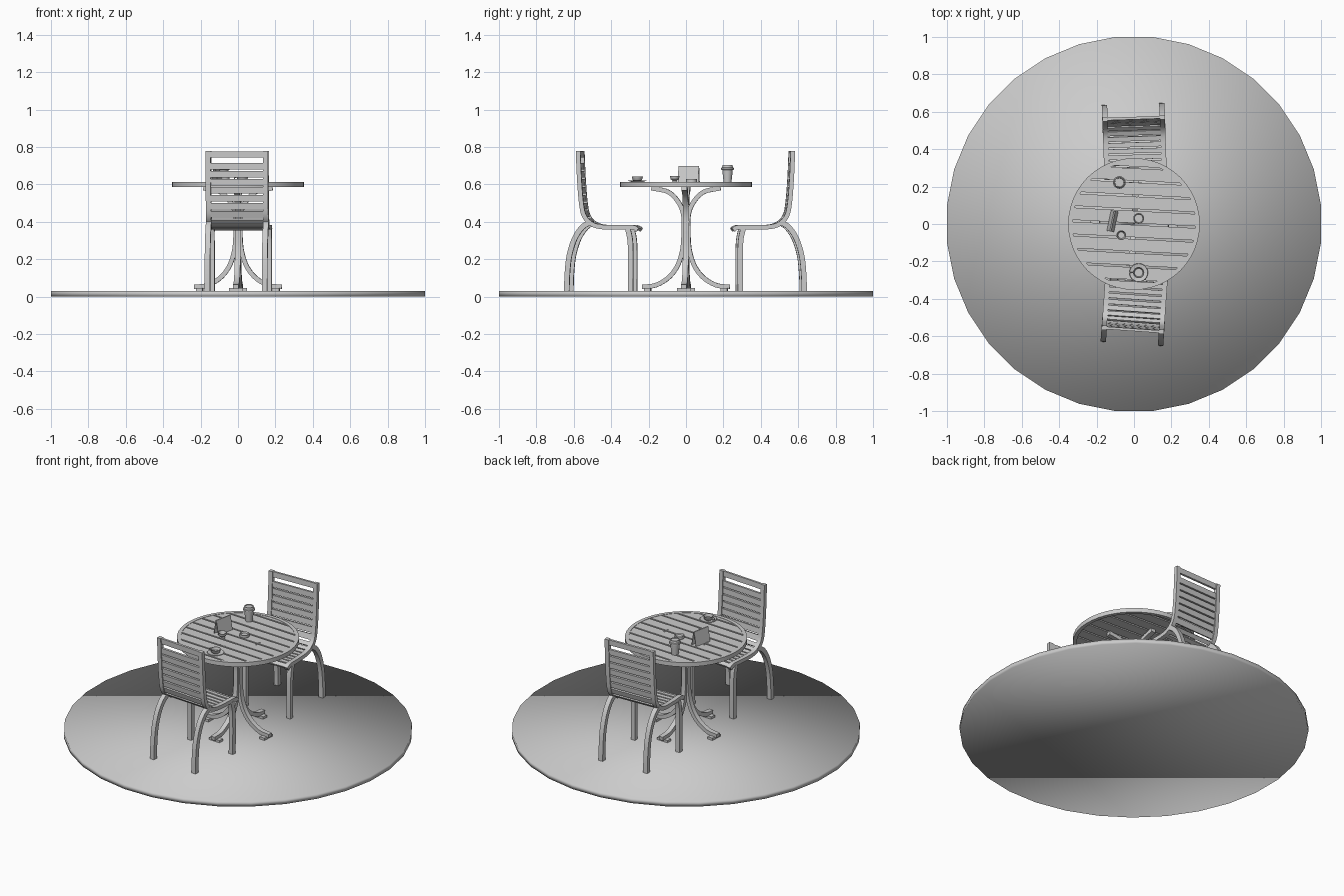
import bpy, bmesh, math
from mathutils import Matrix, Vector

if "Cube" in bpy.data.objects:
    bpy.data.objects.remove(bpy.data.objects["Cube"])

grey = bpy.data.materials.new("plain grey")
grey.diffuse_color = (0.6, 0.6, 0.6, 1)
grey.use_nodes = True
grey.node_tree.nodes["Principled BSDF"].inputs["Base Color"].default_value = grey.diffuse_color


def finish(bm, name, angle=35):
    bmesh.ops.recalc_face_normals(bm, faces=bm.faces)
    mesh = bpy.data.meshes.new(name)
    bm.to_mesh(mesh)
    bm.free()
    mesh.materials.append(grey)
    ob = bpy.data.objects.new(name, mesh)
    bpy.context.collection.objects.link(ob)
    bpy.ops.object.select_all(action='DESELECT')
    ob.select_set(True)
    bpy.context.view_layer.objects.active = ob
    if angle >= 180:
        bpy.ops.object.shade_smooth()
    else:
        bpy.ops.object.shade_smooth_by_angle(angle=math.radians(angle))
    return ob


def smooth_path(pts, steps=4):
    """Catmull-Rom curve through 2D points."""
    p = [Vector(q) for q in pts]
    p = [2 * p[0] - p[1]] + p + [2 * p[-1] - p[-2]]
    out = []
    for a, b, c, d in zip(p, p[1:], p[2:], p[3:]):
        for i in range(steps):
            t = i / steps
            out.append(0.5 * (2 * b + (c - a) * t + (2 * a - 5 * b + 4 * c - d) * t * t
                              + (3 * b - a - 3 * c + d) * t ** 3))
    return out + [p[-2]]


def bar(bm, path, x0, x1, thick, m):
    """Flat bar following a path in the YZ plane."""
    rings = []
    for i, p in enumerate(path):
        t = (path[min(i + 1, len(path) - 1)] - path[max(i - 1, 0)]).normalized()
        n = Vector((-t.y, t.x)) * thick / 2
        rings.append([bm.verts.new(m @ Vector((x, q.x, q.y)))
                      for x, q in ((x0, p - n), (x1, p - n), (x1, p + n), (x0, p + n))])
    for a, b in zip(rings, rings[1:]):
        for k in range(4):
            bm.faces.new((a[k], a[(k + 1) % 4], b[(k + 1) % 4], b[k]))
    bm.faces.new(rings[0])
    bm.faces.new(rings[-1])


def box(bm, centre, size, m=Matrix()):
    bmesh.ops.create_cube(bm, size=1, matrix=m @ Matrix.Translation(centre)
                          @ Matrix.Diagonal((*size, 1)))


def along(path, s):
    """Point and direction at arc length s."""
    for a, b in zip(path, path[1:]):
        d = (b - a).length
        if s <= d:
            break
        s -= d
    t = (b - a).normalized()
    return a + t * s, t


def lathe(name, profile, centre, seg=24, closed=False):
    bm = bmesh.new()
    rings = [[bm.verts.new((centre[0] + r * math.cos(2 * math.pi * k / seg),
                            centre[1] + r * math.sin(2 * math.pi * k / seg), z))
              for k in range(seg)] for r, z in profile]
    pairs = list(zip(rings, rings[1:])) + ([(rings[-1], rings[0])] if closed else [])
    for a, b in pairs:
        for k in range(seg):
            j = (k + 1) % seg
            bm.faces.new((a[k], a[j], b[j], b[k]))
    if not closed:
        bm.faces.new(rings[0])
        bm.faces.new(rings[-1])
    return finish(bm, name)


# Round ground slab
bm = bmesh.new()
bmesh.ops.create_cone(bm, cap_ends=True, segments=32, radius1=1.005, radius2=1.005, depth=0.03,
                      matrix=Matrix.Translation((0, 0, 0.015)) @ Matrix.Rotation(math.pi / 32, 4, 'Z'))
finish(bm, "ground_slab", 180)

# Table top: rim ring and slats
TURN = Matrix.Rotation(math.radians(-3), 4, 'Z')
lathe("table_rim", [(0.33, 0.585), (0.352, 0.585), (0.352, 0.612), (0.33, 0.612)], (0, 0), 48, True)
bm = bmesh.new()
R, PITCH, GAP = 0.331, 0.0755, 0.010
for k in range(-5, 5):
    lo = max(k * PITCH + GAP / 2, -R + 0.002)
    hi = min((k + 1) * PITCH - GAP / 2, R - 0.002)
    ys = [lo + (hi - lo) * i / 5 for i in range(6)]
    edge = [(math.sqrt(R * R - y * y), y) for y in ys]
    edge += [(-x, y) for x, y in reversed(edge)]
    f = bm.faces.new([bm.verts.new(TURN @ Vector((x, y, 0.593))) for x, y in edge])
    ext = bmesh.ops.extrude_face_region(bm, geom=[f])
    bmesh.ops.translate(bm, vec=(0, 0, 0.017),
                        verts=[v for v in ext['geom'] if isinstance(v, bmesh.types.BMVert)])
finish(bm, "table_slats")

# Pedestal: four bent bars, each with a foot pad and two screws
legs, pads, screws = bmesh.new(), bmesh.new(), bmesh.new()
leg_path = smooth_path([(0.235, 0.052), (0.16, 0.062), (0.09, 0.105), (0.043, 0.17), (0.017, 0.26),
                        (0.012, 0.36), (0.014, 0.44), (0.04, 0.505), (0.095, 0.56), (0.185, 0.58)])
for q in range(4):
    m = TURN @ Matrix.Rotation(q * math.pi / 2, 4, 'Z')
    bar(legs, leg_path, -0.015, 0.015, 0.024, m)
    box(pads, (0, 0.205, 0.037), (0.075, 0.035, 0.016), m)
    for x in (-0.016, 0.016):
        bmesh.ops.create_cone(screws, cap_ends=True, segments=8, radius1=0.005, radius2=0.005,
                              depth=0.004, matrix=m @ Matrix.Translation((x, 0.145, 0.611)))
finish(legs, "table_legs")
finish(pads, "foot_pads")
finish(screws, "table_screws")

# Chairs: side rails, bent legs, seat and back slats
rail = smooth_path([(0.247, 0.357), (0.275, 0.371), (0.36, 0.37), (0.45, 0.374), (0.50, 0.393),
                    (0.535, 0.435), (0.55, 0.51), (0.56, 0.64), (0.566, 0.778)])
rear_leg = smooth_path([(0.50, 0.40), (0.545, 0.37), (0.585, 0.31), (0.613, 0.22), (0.624, 0.12),
                        (0.627, 0.03)])
front_leg = smooth_path([(0.285, 0.03), (0.284, 0.2), (0.287, 0.30), (0.30, 0.365)])
length = sum((b - a).length for a, b in zip(rail, rail[1:]))


def chair(name, degrees, y):
    m = (Matrix.Translation((0.002, y, 0)) @ Matrix.Rotation(math.radians(degrees), 4, 'Z')
         @ Matrix.Translation((0, -0.45, 0)))
    rails, legs, slats = bmesh.new(), bmesh.new(), bmesh.new()
    for s in (-1, 1):
        bar(rails, rail, s * 0.14, s * 0.167, 0.024, m)
        for path in (rear_leg, front_leg):
            bar(legs, path, s * 0.139, s * 0.168, 0.028, m)
    spots = [(length - 0.018, 0.034)]
    spots += [(length - 0.08 - 0.043 * i, 0.035) for i in range(7)]
    s = 0.016
    while s < length - 0.362:
        spots.append((s, 0.025))
        s += 0.033
    for s, width in spots:
        p, t = along(rail, s)
        tilt = Matrix.Rotation(math.atan2(t.y, t.x), 4, 'X')
        box(slats, (0, 0, 0), (0.30, width, 0.014), m @ Matrix.Translation((0, p.x, p.y)) @ tilt)
    finish(rails, name + "_side_rails")
    finish(legs, name + "_legs")
    finish(slats, name + "_slats")


chair("rear_chair", 2, 0.45)
chair("front_chair", 176, -0.45)

# Tableware
T = 0.61
lathe("saucer", [(0.025, T), (0.03, T + 0.003), (0.05, T + 0.01), (0.048, T + 0.012),
                 (0.02, T + 0.006)], (0.025, -0.26))
lathe("coffee_cup", [(0.016, T + 0.005), (0.025, T + 0.014), (0.03, T + 0.032), (0.027, T + 0.032),
                     (0.022, T + 0.015)], (0.025, -0.26))
bpy.ops.mesh.primitive_torus_add(major_radius=0.009, minor_radius=0.003, major_segments=12,
                                 minor_segments=6, location=(-0.01, -0.26, T + 0.02),
                                 rotation=(math.pi / 2, 0, 0))
handle = bpy.context.object
handle.name = "cup_handle"
handle.data.materials.append(grey)
bpy.ops.object.shade_smooth()
lathe("takeaway_cup", [(0.021, T), (0.028, T + 0.068), (0.034, T + 0.069), (0.034, T + 0.078),
                       (0.029, T + 0.08), (0.027, T + 0.093), (0.024, T + 0.093),
                       (0.023, T + 0.088)], (-0.078, 0.222))
lathe("small_dish", [(0.026, T), (0.029, T + 0.004), (0.029, T + 0.018), (0.025, T + 0.02),
                     (0.022, T + 0.011)], (0.025, 0.03))
lathe("small_bowl", [(0.016, T), (0.016, T + 0.004), (0.011, T + 0.008), (0.022, T + 0.018),
                     (0.026, T + 0.036), (0.023, T + 0.036), (0.017, T + 0.018)], (-0.068, -0.06))

# Folded menu card
bm = bmesh.new()
m = Matrix.Translation((-0.115, 0.015, 0)) @ Matrix.Rotation(math.radians(-12), 4, 'Z')
bar(bm, [Vector(p) for p in ((-0.018, T), (-0.002, T + 0.088), (0.002, T + 0.088), (0.018, T))],
    -0.056, 0.056, 0.003, m @ Matrix.Rotation(math.pi / 2, 4, 'Z'))
finish(bm, "menu_card", 20)
